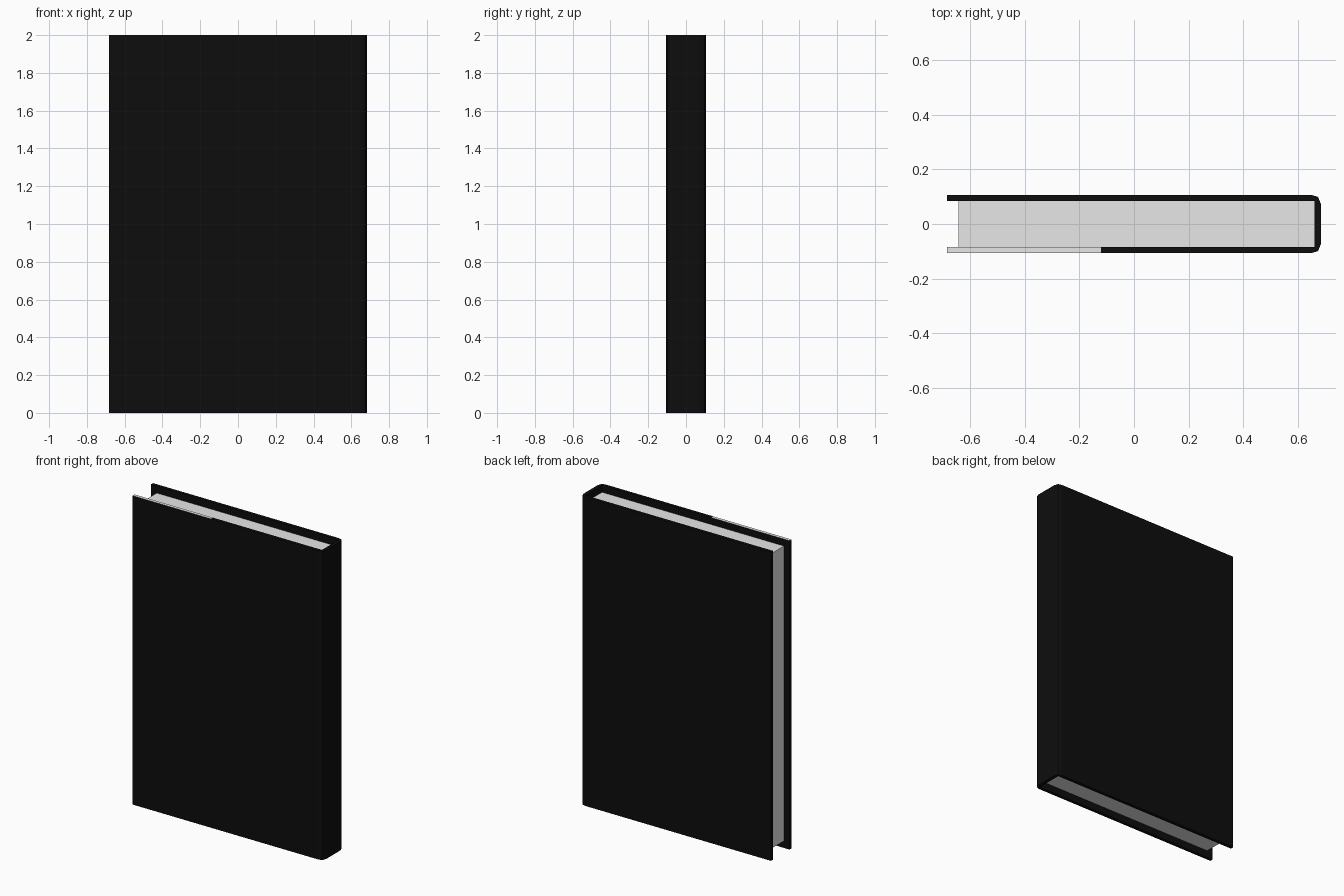
import bpy, bmesh

if "Cube" in bpy.data.objects:
    bpy.data.objects.remove(bpy.data.objects["Cube"])


def material(name, rgb):
    m = bpy.data.materials.new(name)
    m.diffuse_color = (*rgb, 1.0)
    m.use_nodes = True
    m.node_tree.nodes["Principled BSDF"].inputs["Base Color"].default_value = m.diffuse_color
    return m


black = material("black cover", (0.004, 0.004, 0.004))
paper = material("pale paper", (0.8, 0.8, 0.8))


def finish(bm, name, mats):
    bmesh.ops.recalc_face_normals(bm, faces=bm.faces)
    me = bpy.data.meshes.new(name)
    bm.to_mesh(me)
    bm.free()
    for m in mats:
        me.materials.append(m)
    ob = bpy.data.objects.new(name, me)
    bpy.context.collection.objects.link(ob)
    return ob


HX, HY, HI = 0.683, 0.106, 0.085     # half width, outer and inner half depth
SPLIT = -0.12                        # end of the pale strip on the front board

# Hard cover: U-shaped section (front half, mirrored to the back), drawn up in z
outer = [(-HX, -HY), (SPLIT, -HY), (0.65, -HY), (0.673, -0.099), (HX, -0.075)]
inner = [(-HX, -HI), (SPLIT, -HI), (0.64, -HI), (0.661, -HI), (0.661, -0.075)]
outer += [(x, -y) for x, y in reversed(outer)]
inner += [(x, -y) for x, y in reversed(inner)]

bm = bmesh.new()
rings = [[bm.verts.new((x, y, z)) for x, y in path]
         for z in (0.0, 2.0) for path in (outer, inner)]
ob_, ib, ot, it = rings
for i in range(len(outer) - 1):
    for a, b in ((ob_, ot), (ib, it), (ob_, ib), (ot, it)):
        bm.faces.new((a[i], a[i + 1], b[i + 1], b[i]))
for i in (0, -1):
    bm.faces.new((ob_[i], ot[i], it[i], ib[i]))
# pale strip along the top edge of the front board
for f in bm.faces:
    c = f.calc_center_median()
    if c.z > 1.99 and c.x < SPLIT and c.y < 0:
        f.material_index = 1
finish(bm, "cover", [black, paper])

# Page block, set back from the cover edges
bm = bmesh.new()
bmesh.ops.create_cube(bm, size=1.0)
for v in bm.verts:
    v.co.x = -0.642 if v.co.x < 0 else 0.661
    v.co.y = HI if v.co.y > 0 else -HI
    v.co.z = 0.045 if v.co.z < 0 else 1.955
finish(bm, "pages", [paper])
